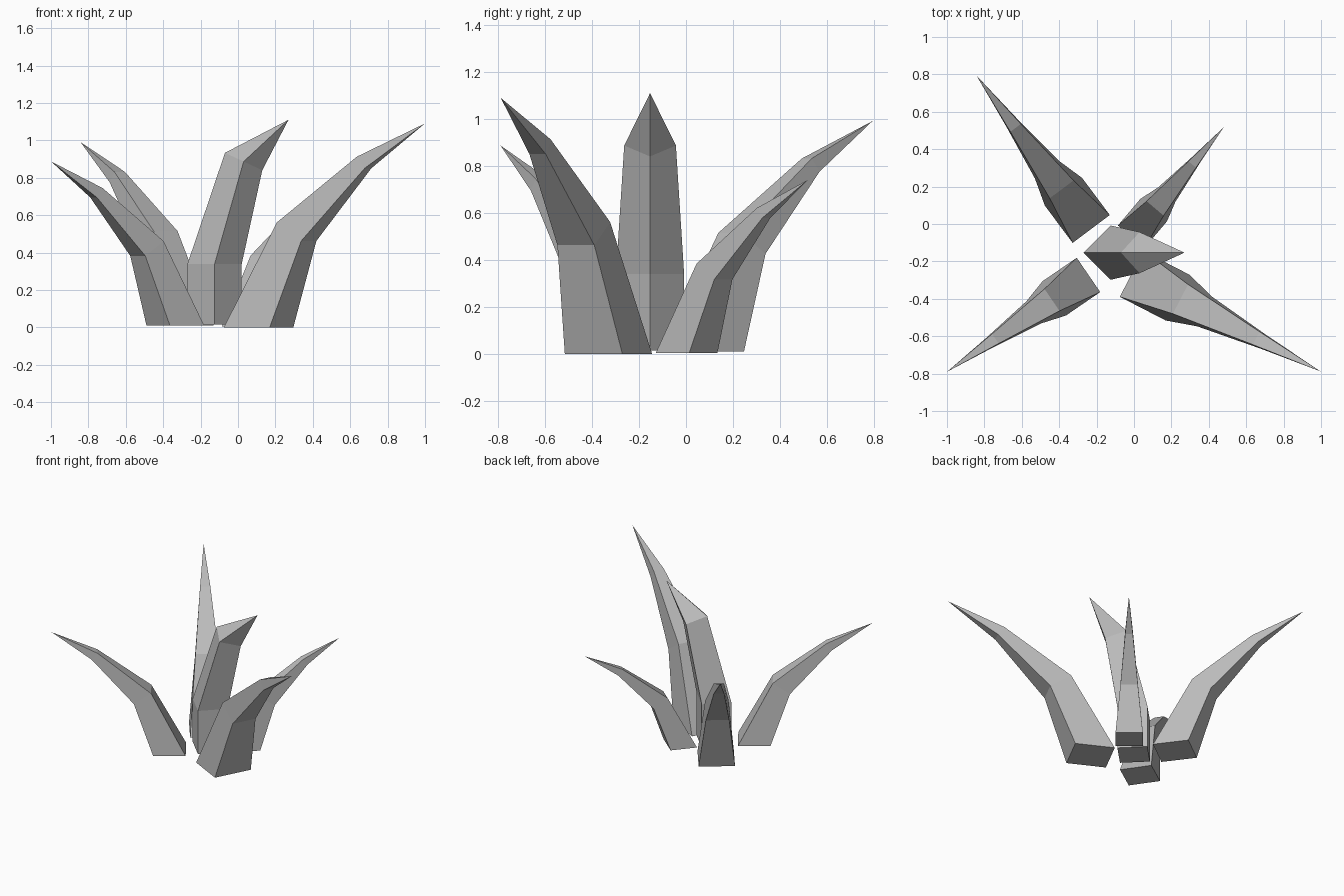
import bpy
import bmesh
from math import cos, sin, pi, radians
from mathutils import Matrix, Vector

cube = bpy.data.objects.get("Cube")
if cube:
    bpy.data.objects.remove(cube, do_unlink=True)

grey = bpy.data.materials.new("stone grey")
grey.use_nodes = True
colour = (0.5, 0.5, 0.5, 1)
grey.diffuse_color = colour
grey.node_tree.nodes["Principled BSDF"].inputs["Base Color"].default_value = colour

# Sections of a blade: outward reach, height, half diagonal, lean in degrees
BENT = [(0, 0, 0.195, 0), (0.229, 0.512, 0.125, 34), (0.635, 0.882, 0.055, 53)]
UPRIGHT = [(0, 0, 0.145, 0), (0, 0.325, 0.145, 0), (0.155, 0.872, 0.11, 25)]


def blade(name, location, heading, size, sections, tip, twist):
    """Four-sided blade that leans outward along its heading and ends in a point."""
    bm = bmesh.new()
    rings = []
    for reach, height, half, lean in sections:
        tilt = Matrix.Rotation(radians(lean), 3, 'Y')
        ring = []
        for i in range(4):
            angle = twist + i * pi / 2
            corner = Vector((cos(angle), sin(angle), 0)) * half
            ring.append(bm.verts.new(tilt @ corner + Vector((reach, 0, height))))
        rings.append(ring)
    point = bm.verts.new((tip[0], 0, tip[1]))
    bm.faces.new(rings[0][::-1])
    for i in range(4):
        j = (i + 1) % 4
        for low, high in zip(rings, rings[1:]):
            bm.faces.new((low[i], low[j], high[j], high[i]))
        bm.faces.new((rings[-1][i], rings[-1][j], point))
    bm.transform(Matrix.Translation(location)
                 @ Matrix.Rotation(radians(heading), 4, 'Z')
                 @ Matrix.Scale(size, 4))
    bmesh.ops.recalc_face_normals(bm, faces=bm.faces)
    mesh = bpy.data.meshes.new(name)
    bm.to_mesh(mesh)
    bm.free()
    mesh.materials.append(grey)
    bpy.context.collection.objects.link(bpy.data.objects.new(name, mesh))


# Four bent outer blades
for name, location, heading, size in [
    ("front_left_blade", (0.11, -0.33, 0), -27.3, 1.0),
    ("back_right_blade", (-0.303, 0.073, 0.01), 126.8, 0.9),
    ("front_right_blade", (-0.335, -0.335, 0.01), 214.4, 0.805),
    ("back_left_blade", (0.045, 0.003, 0.005), 49.8, 0.675),
]:
    blade(name, location, heading, size, BENT, (1.0, 1.09), pi / 4)

# Upright centre blade, set corner first
blade("centre_blade", (-0.125, -0.153, 0.015), 0, 1, UPRIGHT, (0.395, 1.095), 0)
